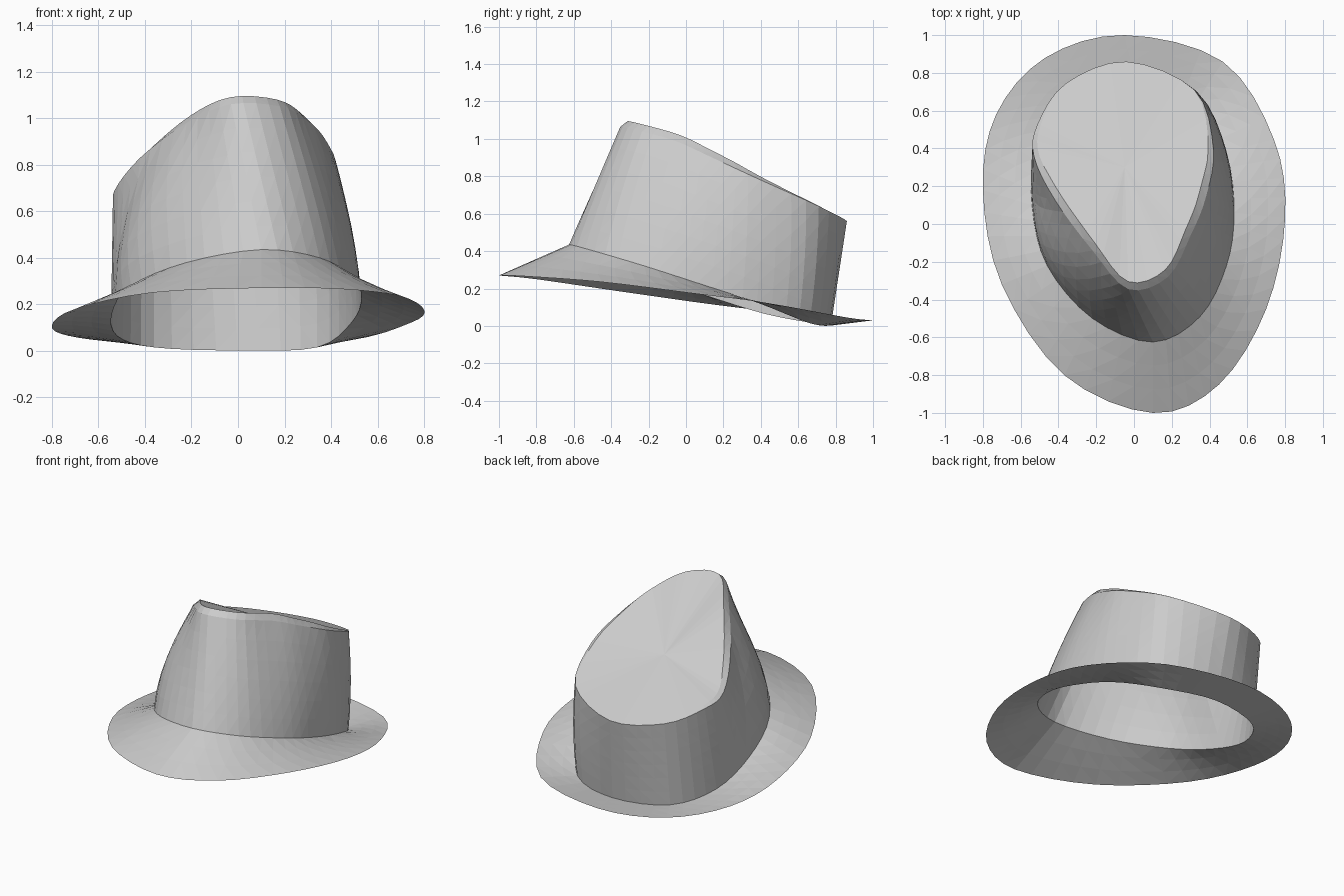
import bpy
import bmesh
from mathutils import Vector

STEPS = 4  # segments between neighbouring key points

cube = bpy.data.objects.get("Cube")
if cube:
    bpy.data.objects.remove(cube, do_unlink=True)


def make_material(name, colour):
    mat = bpy.data.materials.new(name)
    mat.use_nodes = True
    mat.diffuse_color = colour
    mat.node_tree.nodes["Principled BSDF"].inputs["Base Color"].default_value = colour
    return mat


def smooth_ring(keys):
    """Closed spline through key points, running from the front round the left side."""
    pts = [Vector(k) for k in keys]
    n = len(pts)
    ring = []
    for i in range(n):
        a, b, c, d = (pts[(i + k) % n] for k in (-1, 0, 1, 2))
        for s in range(STEPS):
            t = s / STEPS
            ring.append(0.5 * (2 * b + (c - a) * t + (2 * a - 5 * b + 4 * c - d) * t ** 2
                               + (3 * b - a - 3 * c + d) * t ** 3))
    return ring


def blend(low, high, t):
    """Ring part of the way between two rings."""
    return [a.lerp(b, t) for a, b in zip(low, high)]


def swell(ring, t):
    """Push a wall ring outwards: a little on the left, more at the front right."""
    result = []
    for p in ring:
        out = Vector((p.x, p.y - 0.1, 0)).normalized()
        amount = 0.025 * max(0, out.x) + 0.09 * max(0, -out.x) * max(0, -out.y)
        result.append(p + out * amount * 4 * t * (1 - t))
    return result


def loft(name, rings, mat, tip=None):
    """Skin a stack of rings with flat triangles, optionally closed to a point."""
    bm = bmesh.new()
    loops = [[bm.verts.new(p) for p in ring] for ring in rings]
    n = len(loops[0])
    for low, high in zip(loops, loops[1:]):
        for i in range(n):
            j = (i + 1) % n
            bm.faces.new((low[i], low[j], high[j], high[i]))
    if tip is not None:
        centre = bm.verts.new(tip)
        for i in range(n):
            bm.faces.new((loops[-1][i], loops[-1][(i + 1) % n], centre))
    bmesh.ops.triangulate(bm, faces=bm.faces[:])
    mesh = bpy.data.meshes.new(name)
    bm.to_mesh(mesh)
    bm.free()
    mesh.materials.append(mat)
    obj = bpy.data.objects.new(name, mesh)
    bpy.context.collection.objects.link(obj)
    return obj


felt = make_material("grey felt", (0.6, 0.6, 0.6, 1.0))

# Key outlines: brim edge, foot of the crown, rim of the crown
brim_edge = smooth_ring([
    (0.1, -1, 0.27), (0.45, -0.85, 0.265), (0.7, -0.45, 0.235), (0.8, 0.03, 0.175),
    (0.74, 0.45, 0.12), (0.47, 0.86, 0.045), (-0.05, 1, 0.03), (-0.47, 0.88, 0.035),
    (-0.73, 0.58, 0.065), (-0.8, 0.18, 0.11), (-0.7, -0.32, 0.18), (-0.37, -0.8, 0.25)])
crown_foot = smooth_ring([
    (0.1, -0.625, 0.435), (0.35, -0.49, 0.4), (0.49, -0.22, 0.32), (0.53, 0.06, 0.23),
    (0.49, 0.38, 0.125), (0.34, 0.66, 0.015), (0, 0.775, 0.002), (-0.36, 0.68, 0.015),
    (-0.52, 0.42, 0.065), (-0.54, 0.1, 0.165), (-0.46, -0.22, 0.28), (-0.22, -0.5, 0.38)])
crown_rim = smooth_ring([
    (-0.03, -0.345, 1.06), (0.18, -0.28, 1.05), (0.3, -0.06, 0.99), (0.38, 0.14, 0.9),
    (0.42, 0.4, 0.78), (0.32, 0.71, 0.64), (-0.04, 0.86, 0.56), (-0.36, 0.745, 0.58),
    (-0.51, 0.53, 0.64), (-0.53, 0.36, 0.69), (-0.42, 0.13, 0.83), (-0.22, -0.14, 0.98)])

# Brim
loft("brim", [blend(brim_edge, crown_foot, k / 3) for k in range(4)], felt)

# Crown wall
loft("crown_wall", [swell(blend(crown_foot, crown_rim, k / 6), k / 6) for k in range(7)], felt)

# Crown top: a sloping lip that fades out towards the back, then a shallow panel
middle = Vector((-0.05, 0.3, 0.79))
lip = []
for p in crown_rim:
    fade = min(1.0, max(0.0, (0.75 - p.y) / 0.5))
    inward = Vector((middle.x - p.x, middle.y - p.y, 0)).normalized()
    lip.append(p + fade * (0.04 * inward + Vector((0, 0, 0.03))))
centre_ring = [middle] * len(lip)
panel = [blend(lip, centre_ring, t) for t in (0, 0.35, 0.7)]
loft("crown_lip", [crown_rim, lip], felt)
loft("crown_top", panel, felt, middle)
